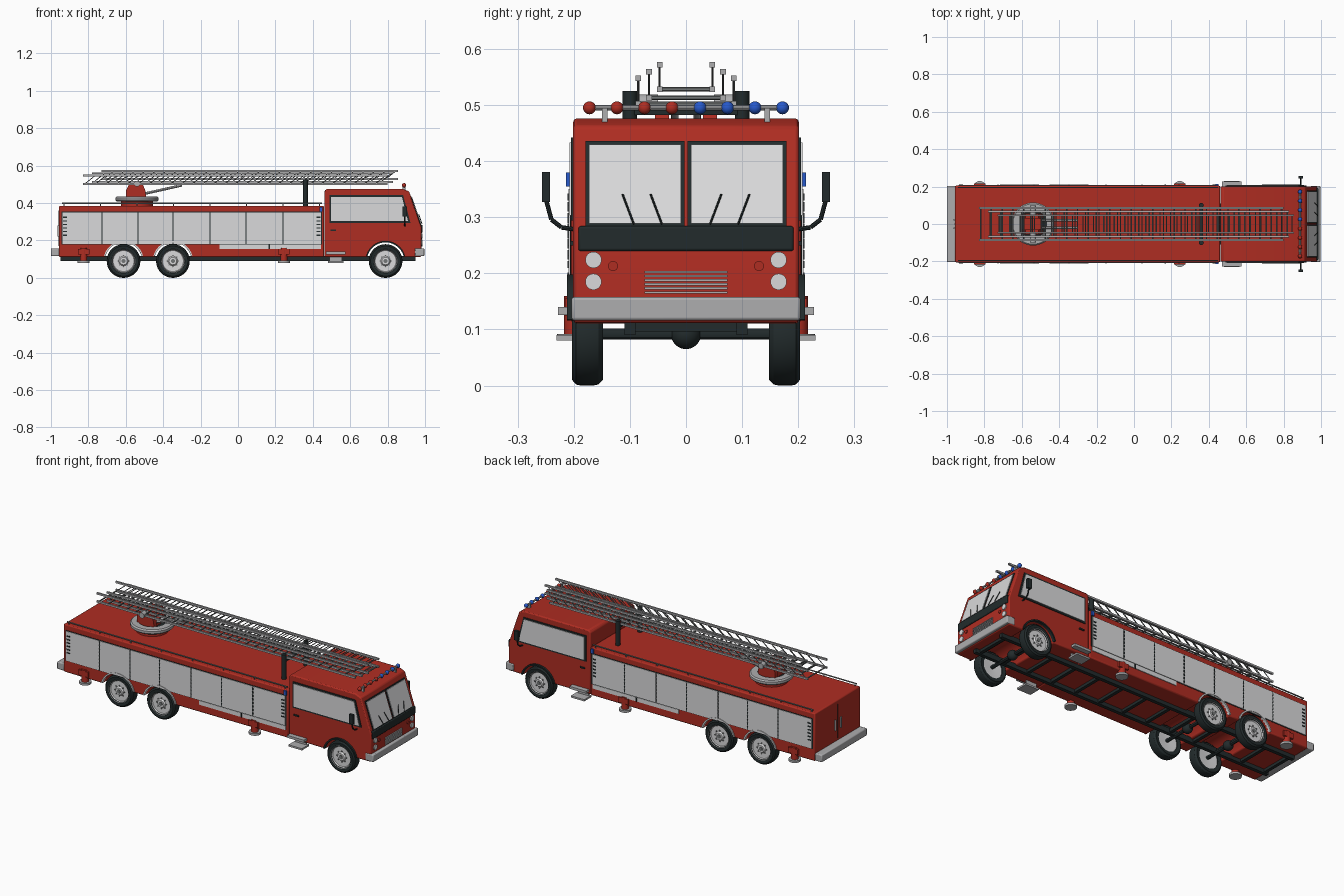
import bpy, bmesh, math
from mathutils import Vector, Matrix

if "Cube" in bpy.data.objects:
    bpy.data.objects.remove(bpy.data.objects["Cube"])


def material(name, rgb):
    m = bpy.data.materials.new(name)
    m.diffuse_color = (*rgb, 1)
    m.use_nodes = True
    m.node_tree.nodes["Principled BSDF"].inputs["Base Color"].default_value = m.diffuse_color
    return m


RED = material("engine red", (0.43, 0.026, 0.016))
PALE = material("pale grey", (0.70, 0.70, 0.71))
STEEL = material("steel grey", (0.42, 0.42, 0.43))
RAIL = material("ladder grey", (0.17, 0.18, 0.18))
DARK = material("dark rubber", (0.016, 0.024, 0.025))
BLUE = material("beacon blue", (0.02, 0.10, 0.60))


class Part:
    """Collects simple solids into one named object."""

    def __init__(self, name, mat):
        self.name, self.mat, self.bm = name, mat, bmesh.new()

    def box(self, x0, x1, y0, y1, z0, z1):
        c = Vector((x0 + x1, y0 + y1, z0 + z1)) / 2
        size = (abs(x1 - x0), abs(y1 - y0), abs(z1 - z0), 1)
        bmesh.ops.create_cube(self.bm, size=1, matrix=Matrix.Translation(c) @ Matrix.Diagonal(size))
        return self

    def rod(self, p, q, r, seg=6):
        p, q = Vector(p), Vector(q)
        d = q - p
        m = Matrix.Translation((p + q) / 2) @ d.to_track_quat('Z', 'Y').to_matrix().to_4x4()
        bmesh.ops.create_cone(self.bm, cap_ends=True, segments=seg, radius1=r, radius2=r,
                              depth=d.length, matrix=m)
        return self

    def ball(self, p, r):
        bmesh.ops.create_uvsphere(self.bm, u_segments=20, v_segments=12, radius=r,
                                  matrix=Matrix.Translation(p))
        return self

    def prism(self, pts, y0, y1):
        a = [self.bm.verts.new((x, y0, z)) for x, z in pts]
        b = [self.bm.verts.new((x, y1, z)) for x, z in pts]
        self.bm.faces.new(a)
        self.bm.faces.new(b[::-1])
        for i in range(len(pts)):
            j = (i + 1) % len(pts)
            self.bm.faces.new((a[i], b[i], b[j], a[j]))
        return self

    def lathe(self, profile, centre, axis, seg=40):
        # profile holds (radius, offset along axis) pairs
        cx, cy, cz = centre
        rings = []
        for k in range(seg):
            t = 2 * math.pi * k / seg
            c, s = math.cos(t), math.sin(t)
            rings.append([self.bm.verts.new((cx + r * c, cy + h, cz + r * s) if axis == 'Y'
                                            else (cx + r * c, cy + r * s, cz + h)) for r, h in profile])
        n = len(profile)
        for k in range(seg):
            a, b = rings[k], rings[(k + 1) % seg]
            for i in range(n):
                j = (i + 1) % n
                self.bm.faces.new((a[i], a[j], b[j], b[i]))
        return self

    def done(self, bevel=0):
        bmesh.ops.recalc_face_normals(self.bm, faces=self.bm.faces)
        me = bpy.data.meshes.new(self.name)
        self.bm.to_mesh(me)
        self.bm.free()
        me.materials.append(self.mat)
        ob = bpy.data.objects.new(self.name, me)
        bpy.context.collection.objects.link(ob)
        if bevel:
            mod = ob.modifiers.new("Bevel", 'BEVEL')
            mod.width, mod.segments = bevel, 2
            mod.limit_method, mod.angle_limit = 'ANGLE', math.radians(40)
        return ob


def arc(cx, r, a0, a1, n=16, cz=0.09):
    return [(cx + r * math.cos(math.radians(a0 + (a1 - a0) * i / n)),
             cz + r * math.sin(math.radians(a0 + (a1 - a0) * i / n))) for i in range(n + 1)]


SIDES = (-1, 1)
WHEELS = (-0.612, -0.348, 0.789)

# Equipment body and cab, with wheel arches in their side profiles
Part("equipment_body", RED).prism(
    [(-0.957, 0.112)] + arc(-0.612, 0.1, 168, 12) + arc(-0.348, 0.1, 168, 12)
    + [(0.46, 0.112), (0.46, 0.385), (-0.957, 0.385)], -0.205, 0.205).done(0.006)
Part("cab", RED).prism(
    [(0.462, 0.112)] + arc(0.789, 0.1, 168, 12)
    + [(0.98, 0.112), (0.98, 0.27), (0.975, 0.285), (0.915, 0.462), (0.88, 0.476),
       (0.475, 0.476), (0.462, 0.465)], -0.201, 0.201).done(0.006)

# Wheel arch trims
trim, cab_trim = Part("rear_arch_trim", PALE), Part("cab_arch_trim", DARK)
for s in SIDES:
    for x in WHEELS:
        p = cab_trim if x > 0 else trim
        p.prism(arc(x, 0.1, 165, 15) + arc(x, 0.108, 15, 165), s * 0.195, s * 0.212)
trim.done()
cab_trim.done()

# Roller shutters, dividers and latch strips
shutter, divider = Part("shutters", PALE), Part("shutter_dividers", DARK)
edges = (-0.94, -0.727, -0.535, -0.348, -0.15, 0.043, 0.24, 0.445)
for s in SIDES:
    for a, b in zip(edges, edges[1:]):
        shutter.box(a + 0.002, b - 0.002, s * 0.2, s * 0.209, 0.182, 0.35)
    shutter.box(-0.1, 0.445, s * 0.2, s * 0.209, 0.155, 0.179)
    divider.box(-0.945, 0.45, s * 0.2, s * 0.2065, 0.179, 0.354)
    divider.box(0.163, 0.171, s * 0.2, s * 0.211, 0.155, 0.179)
    for x in edges[1:-1]:
        for i in range(8):
            divider.box(x - 0.003, x + 0.003, s * 0.2, s * 0.211, 0.19 + i * 0.02, 0.202 + i * 0.02)
    for x in (-0.925, 0.43):
        for i in range(6):
            divider.box(x - 0.01, x + 0.01, s * 0.2, s * 0.211, 0.225 + i * 0.019, 0.232 + i * 0.019)
shutter.done()
divider.done()

# Roof rails, corner lamps, rear door details
rail, lamp = Part("roof_rails", RAIL), Part("corner_lamps", BLUE)
for s in SIDES:
    rail.rod((-0.94, s * 0.195, 0.398), (0.45, s * 0.195, 0.398), 0.004)
    for i in range(8):
        x = -0.93 + i * 0.195
        rail.rod((x, s * 0.195, 0.38), (x, s * 0.195, 0.398), 0.003)
    lamp.box(0.436, 0.452, s * 0.2, s * 0.214, 0.355, 0.38)
rail.done()
lamp.done()
Part("rear_door_seam", DARK).box(-0.959, -0.95, -0.002, 0.002, 0.17, 0.36).done()
handle = Part("rear_door_handles", STEEL)
for s in SIDES:
    handle.box(-0.965, -0.95, s * 0.02, s * 0.028, 0.22, 0.28)
handle.done()

# Bumpers
Part("front_bumper", STEEL).box(0.945, 0.996, -0.204, 0.204, 0.116, 0.158).done(0.005)
Part("rear_bumper", STEEL).box(-1.0, -0.955, -0.204, 0.204, 0.116, 0.158).done(0.005)


# Windscreen, wipers and front panel
def slope(z, off):
    return 0.975 - 0.339 * (z - 0.285) + off, z


def front_plate(part, y0, y1, z0, z1, off):
    part.prism([slope(z0, -0.01), slope(z0, off), slope(z1, off), slope(z1, -0.01)], y0, y1)


frame, glass, wiper = Part("window_frames", DARK), Part("windows", PALE), Part("wipers", DARK)
for s in SIDES:
    front_plate(frame, s * 0.003, s * 0.179, 0.283, 0.436, 0.003)
    front_plate(glass, s * 0.009, s * 0.173, 0.289, 0.430, 0.006)
    frame.prism([(0.488, 0.294), (0.488, 0.442), (0.883, 0.442), (0.922, 0.294)], s * 0.195, s * 0.205)
    glass.prism([(0.497, 0.303), (0.497, 0.433), (0.877, 0.433), (0.909, 0.303)], s * 0.195, s * 0.208)
    for y in (0.093, 0.043):
        x0, z0 = slope(0.288, 0.01)
        x1, z1 = slope(0.341, 0.01)
        wiper.rod((x0, s * y, z0), (x1, s * (y + 0.02), z1), 0.002)
frame.done()
glass.done()
wiper.done()
Part("front_panel", DARK).box(0.97, 0.986, -0.192, 0.192, 0.24, 0.284).done(0.004)

# Headlights, indicators, grille, door handles
light, ind = Part("headlights", PALE), Part("indicators", RED)
grip = Part("door_handles", DARK)
for s in SIDES:
    for z in (0.224, 0.185):
        light.rod((0.97, s * 0.165, z), (0.986, s * 0.165, z), 0.0145, 24)
    ind.rod((0.97, s * 0.13, 0.213), (0.985, s * 0.13, 0.213), 0.009, 16)
    grip.box(0.495, 0.525, s * 0.195, s * 0.207, 0.25, 0.258)
light.done()
ind.done()
grip.done()
grille = Part("grille", STEEL)
for i in range(6):
    grille.box(0.97, 0.986, -0.074, 0.074, 0.164 + i * 0.0073, 0.168 + i * 0.0073)
grille.done()

# Mirrors on curved arms
mirror = Part("mirrors", DARK)
for s in SIDES:
    pts = [(0.195, 0.278), (0.222, 0.282), (0.24, 0.296), (0.249, 0.33)]
    for (ya, za), (yb, zb) in zip(pts, pts[1:]):
        mirror.rod((0.892, s * ya, za), (0.892, s * yb, zb), 0.004, 8)
    mirror.box(0.88, 0.904, s * 0.242, s * 0.257, 0.327, 0.381)
mirror.done()

# Beacon bar
bar = Part("beacon_bar", STEEL).rod((0.888, -0.172, 0.495), (0.888, 0.172, 0.495), 0.005, 10)
red, blue = Part("red_beacons", RED), Part("blue_beacons", BLUE)
for s, p in ((-1, red), (1, blue)):
    bar.box(0.88, 0.896, s * 0.14, s * 0.15, 0.47, 0.495)
    for y in (0.025, 0.074, 0.123, 0.172):
        p.ball((0.888, s * y, 0.495), 0.0115)
for p in (bar, red, blue):
    p.done()

# Wheels, axles and chassis
tyre, hub, nuts = Part("tyres", DARK), Part("wheel_discs", PALE), Part("wheel_nuts", RAIL)
axle = Part("axles", DARK)
for x in WHEELS:
    axle.rod((x, -0.17, 0.092), (x, 0.17, 0.092), 0.01, 12).ball((x, 0, 0.092), 0.027)
    for s in SIDES:
        tyre.lathe([(r, s * y) for r, y in ((0.06, 0.152), (0.08, 0.148), (0.088, 0.156), (0.09, 0.166),
                   (0.09, 0.187), (0.088, 0.196), (0.08, 0.203), (0.06, 0.2))], (x, 0, 0.09), 'Y')
        hub.lathe([(r, s * y) for r, y in ((0.001, 0.16), (0.062, 0.156), (0.064, 0.203), (0.056, 0.192),
                  (0.026, 0.192), (0.02, 0.2), (0.001, 0.2))], (x, 0, 0.09), 'Y')
        for px, pz in arc(x, 0.03, 0, 315, 7):
            nuts.rod((px, s * 0.188, pz), (px, s * 0.196, pz), 0.004)
        nuts.rod((x, s * 0.19, 0.09), (x, s * 0.203, 0.09), 0.011, 12)
for p in (tyre, hub, nuts, axle):
    p.done()
chassis = Part("chassis_frame", DARK)
for s in SIDES:
    chassis.box(-0.95, 0.95, s * 0.09, s * 0.11, 0.09, 0.118)
for i in range(13):
    x = -0.93 + i * 0.154
    chassis.box(x - 0.009, x + 0.009, -0.1, 0.1, 0.096, 0.114)
chassis.done()

# Stabiliser legs and cab steps
leg, foot, step = Part("stabiliser_legs", RED), Part("stabiliser_feet", STEEL), Part("cab_steps", STEEL)
for s in SIDES:
    for x in (-0.825, 0.245):
        leg.rod((x, s * 0.198, 0.085), (x, s * 0.198, 0.16), 0.019, 20)
        leg.box(x - 0.03, x + 0.03, s * 0.18, s * 0.216, 0.125, 0.155)
        foot.rod((x, s * 0.198, 0.08), (x, s * 0.198, 0.092), 0.032, 24)
    step.box(0.47, 0.575, s * 0.16, s * 0.228, 0.126, 0.14)
    step.box(0.48, 0.565, s * 0.165, s * 0.231, 0.08, 0.09)
    step.box(0.49, 0.555, s * 0.17, s * 0.18, 0.08, 0.13)
for p in (leg, foot, step):
    p.done()

# Turntable
TX = -0.54
Part("turntable_base", RED).rod((TX, 0, 0.38), (TX, 0, 0.412), 0.085, 40).done()
Part("turntable_deck", DARK).rod((TX, 0, 0.41), (TX, 0, 0.424), 0.08, 40).done()
Part("turntable_ring", STEEL).lathe([(0.072, 0.408), (0.108, 0.408), (0.115, 0.415), (0.115, 0.428),
                                     (0.108, 0.435), (0.072, 0.435)], (TX, 0, 0), 'Z').done()
pedestal, pivot = Part("ladder_pedestal", RED), Part("ladder_pivot", STEEL)
ram = Part("lift_rams", STEEL)
for s in SIDES:
    pedestal.prism([(-0.6, 0.42), (-0.49, 0.42), (-0.495, 0.465), (-0.51, 0.503), (-0.58, 0.503),
                    (-0.6, 0.465)], s * 0.03, s * 0.055)
    pivot.rod((TX, s * 0.05, 0.503), (TX, s * 0.098, 0.503), 0.016, 20)
    ram.rod((-0.5, s * 0.02, 0.45), (-0.3, s * 0.02, 0.495), 0.007, 12)
pedestal.box(-0.59, -0.5, -0.035, 0.035, 0.42, 0.46)
for p in (pedestal, pivot, ram):
    p.done()

# Ladder rest
rest = Part("ladder_rest", DARK)
for s in SIDES:
    rest.rod((0.36, s * 0.1, 0.38), (0.36, s * 0.1, 0.525), 0.013, 16)
rest.box(0.35, 0.37, -0.1, 0.1, 0.482, 0.494).done()

# Three nested ladder sections with rungs and laced sides
sections = (("lower_ladder", 0.085, 0.502, 0.548, -0.83, 0.80),
            ("middle_ladder", 0.066, 0.513, 0.559, -0.78, 0.83),
            ("upper_ladder", 0.047, 0.528, 0.572, -0.73, 0.855))
for name, y, z0, z1, xa, xb in sections:
    rails, lacing = Part(name + "_rails", STEEL), Part(name + "_lacing", RAIL)
    n = 28
    dx = (xb - xa - 0.02) / n
    for s in SIDES:
        rails.box(xa, xb, s * y - 0.005, s * y + 0.005, z0 - 0.005, z0 + 0.005)
        rails.box(xa, xb, s * y - 0.005, s * y + 0.005, z1 - 0.005, z1 + 0.005)
        for i in range(n):
            x = xa + 0.01 + i * dx
            lacing.rod((x, s * y, z0), (x + dx, s * y, z1), 0.0022)
    for i in range(n + 1):
        x = xa + 0.01 + i * dx
        lacing.rod((x, -y, z0), (x, y, z0), 0.004)
    rails.done()
    lacing.done()

# Smooth round parts while keeping edges sharp
for ob in bpy.context.scene.objects:
    ob.select_set(True)
    bpy.context.view_layer.objects.active = ob
bpy.ops.object.shade_smooth_by_angle()
